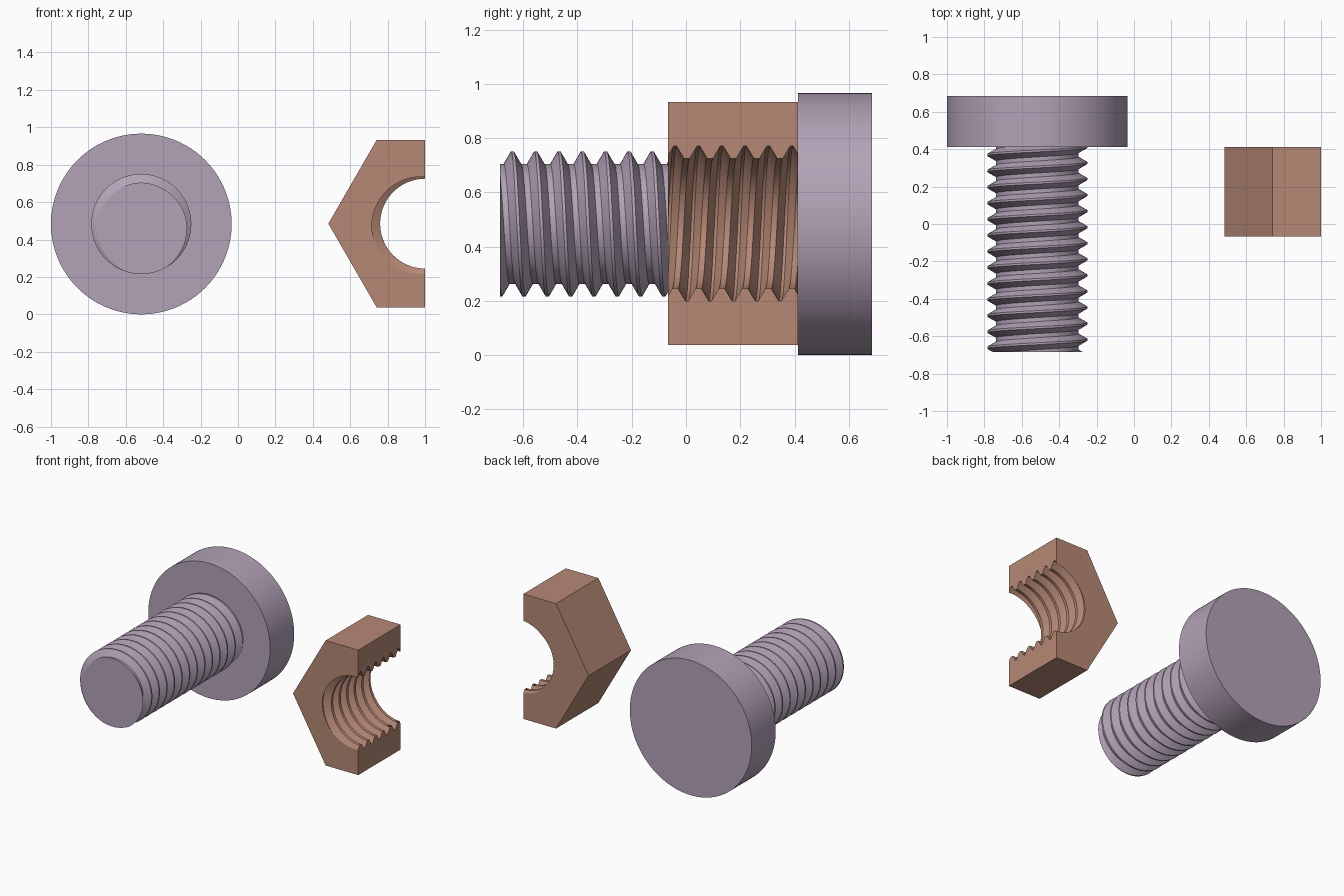
import bpy, bmesh, math
from mathutils import Matrix, Vector

if "Cube" in bpy.data.objects:
    bpy.data.objects.remove(bpy.data.objects["Cube"])

PITCH = 0.0859
AXIS_Z = 0.483
SEG = 80


def add_object(name, bm, location, mat):
    bmesh.ops.recalc_face_normals(bm, faces=bm.faces)
    mesh = bpy.data.meshes.new(name)
    bm.to_mesh(mesh)
    bm.free()
    obj = bpy.data.objects.new(name, mesh)
    obj.location = location
    mesh.materials.append(mat)
    bpy.context.collection.objects.link(obj)
    return obj


def smooth(obj):
    bpy.ops.object.select_all(action='DESELECT')
    obj.select_set(True)
    bpy.context.view_layer.objects.active = obj
    bpy.ops.object.shade_smooth_by_angle(angle=math.radians(25))


def material(name, color):
    mat = bpy.data.materials.new(name)
    mat.diffuse_color = (*color, 1)
    mat.use_nodes = True
    mat.node_tree.nodes["Principled BSDF"].inputs["Base Color"].default_value = mat.diffuse_color
    return mat


def prism(sides, radius, y0, y1):
    # regular prism along y with a corner pointing to -x
    bm = bmesh.new()
    ang = [math.tau * i / sides for i in range(sides)]
    ends = [[bm.verts.new((-radius * math.cos(a), y, radius * math.sin(a))) for a in ang]
            for y in (y0, y1)]
    for ring in ends:
        bm.faces.new(ring)
    for i in range(sides):
        j = (i + 1) % sides
        bm.faces.new((ends[0][i], ends[0][j], ends[1][j], ends[1][i]))
    return bm


def thread(r_root, r_crest, crest_y, y0, y1):
    # right-handed helical thread, crest at the top at crest_y, cut flat at y0 and y1
    half_crest, half_root = PITCH / 16, PITCH / 2 - PITCH / 8
    profile = [(-half_root, r_root), (-half_crest, r_crest),
               (half_crest, r_crest), (half_root, r_root)]
    first = math.floor((y0 - crest_y) / PITCH) - 2
    turns = math.ceil((y1 - y0) / PITCH) + 4
    bm = bmesh.new()
    cols = []
    for i in range(SEG):
        t = math.tau * i / SEG
        cols.append([bm.verts.new((r * math.sin(t),
                                   crest_y + (first + k + i / SEG) * PITCH + dy,
                                   r * math.cos(t)))
                     for k in range(turns) for dy, r in profile])
    rows = len(cols[0])
    for i in range(SEG):
        a, b = cols[i], cols[(i + 1) % SEG]
        shift = 4 if i == SEG - 1 else 0
        for j in range(rows - 1 - shift):
            bm.faces.new((a[j], b[j + shift], b[j + 1 + shift], a[j + 1]))
    for y, n in ((y0, -1), (y1, 1)):
        bmesh.ops.bisect_plane(bm, geom=bm.verts[:] + bm.edges[:] + bm.faces[:],
                               plane_co=(0, y, 0), plane_no=(0, n, 0), clear_outer=True)
    # cap both ends
    bmesh.ops.holes_fill(bm, edges=[e for e in bm.edges if e.is_boundary], sides=0)
    return bm


bolt_mat = material("bolt_purple", (0.45, 0.36, 0.47))
nut_mat = material("nut_copper", (0.47, 0.25, 0.18))

# bolt: round head and threaded shaft
bolt_at = Vector((-0.517, 0, AXIS_Z))
head = add_object("bolt_head", prism(128, 0.483, 0.412, 0.685), bolt_at, bolt_mat)
smooth(head)
shaft = add_object("bolt_shaft", thread(0.221, 0.2675, -0.640, -0.685, 0.416), bolt_at, bolt_mat)
smooth(shaft)

# nut: hexagon cut in half through its axis
nut_at = Vector((1.0, 0, AXIS_Z + 0.002))
bm = prism(6, 0.517, -0.067, 0.413)
bmesh.ops.bisect_plane(bm, geom=bm.verts[:] + bm.edges[:] + bm.faces[:],
                       plane_co=(0, 0, 0), plane_no=(1, 0, 0), clear_outer=True)
bmesh.ops.holes_fill(bm, edges=[e for e in bm.edges if e.is_boundary], sides=0)
nut = add_object("half_nut", bm, nut_at, nut_mat)

# threaded hole cut out of the nut
cutter = add_object("nut_thread_cutter", thread(0.240, 0.2855, -0.040, -0.12, 0.47), nut_at, nut_mat)
cutter.hide_render = True
mod = nut.modifiers.new("threaded_hole", 'BOOLEAN')
mod.operation = 'DIFFERENCE'
mod.solver = 'EXACT'
mod.object = cutter
bpy.context.view_layer.objects.active = nut
bpy.ops.object.modifier_apply(modifier=mod.name)
bpy.data.objects.remove(cutter)
smooth(nut)
